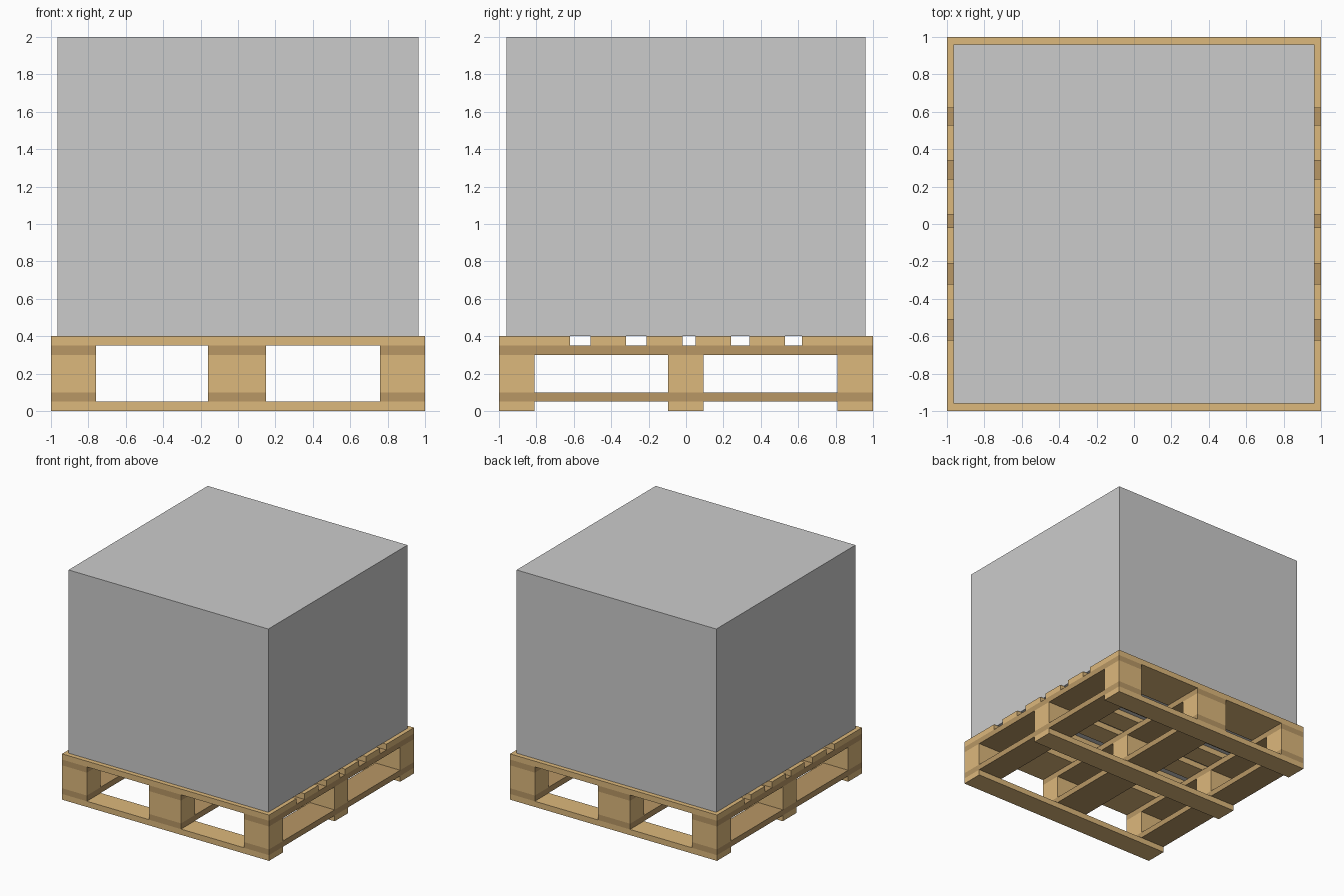
import bpy

if "Cube" in bpy.data.objects:
    bpy.data.objects.remove(bpy.data.objects["Cube"])


def wood(name, rgb):
    mat = bpy.data.materials.new(name)
    mat.diffuse_color = (*rgb, 1)
    mat.use_nodes = True
    mat.node_tree.nodes["Principled BSDF"].inputs["Base Color"].default_value = mat.diffuse_color
    return mat


light_wood = wood("light_wood", (0.72, 0.48, 0.20))
dark_wood = wood("dark_wood", (0.48, 0.31, 0.13))


def box(name, xs, ys, zs, mat=None):
    """Axis-aligned box from its (min, max) ranges."""
    spans = (xs, ys, zs)
    bpy.ops.mesh.primitive_cube_add(size=1, location=[(a + b) / 2 for a, b in spans])
    obj = bpy.context.object
    obj.name = name
    obj.scale = [b - a for a, b in spans]
    bpy.ops.object.transform_apply(location=False, rotation=False, scale=True)
    if mat:
        obj.data.materials.append(mat)
    return obj


columns = [(-1, -0.76), (-0.16, 0.15), (0.76, 1)]
rows = [(-1, -0.81), (-0.095, 0.093), (0.81, 1)]
deck = [(-1, -0.62), (-0.51, -0.32), (-0.21, -0.02),
        (0.05, 0.24), (0.34, 0.53), (0.62, 1)]

# Bottom runners, along x
for ys in rows:
    box("bottom_runner", (-1, 1), ys, (0, 0.05), light_wood)

# Lower and upper stringers, along y
for xs in columns:
    box("lower_stringer", xs, (-1, 1), (0.05, 0.10), dark_wood)
    box("upper_stringer", xs, (-1, 1), (0.30, 0.35), dark_wood)

# Spacer blocks between the stringers
for xs in columns:
    for ys in rows:
        box("spacer_block", xs, ys, (0.10, 0.30), light_wood)

# Deck boards, along x
for ys in deck:
    box("deck_board", (-1, 1), ys, (0.35, 0.40), light_wood)

# Cargo crate
box("cargo_box", (-0.965, 0.965), (-0.96, 0.96), (0.40, 2.0))
